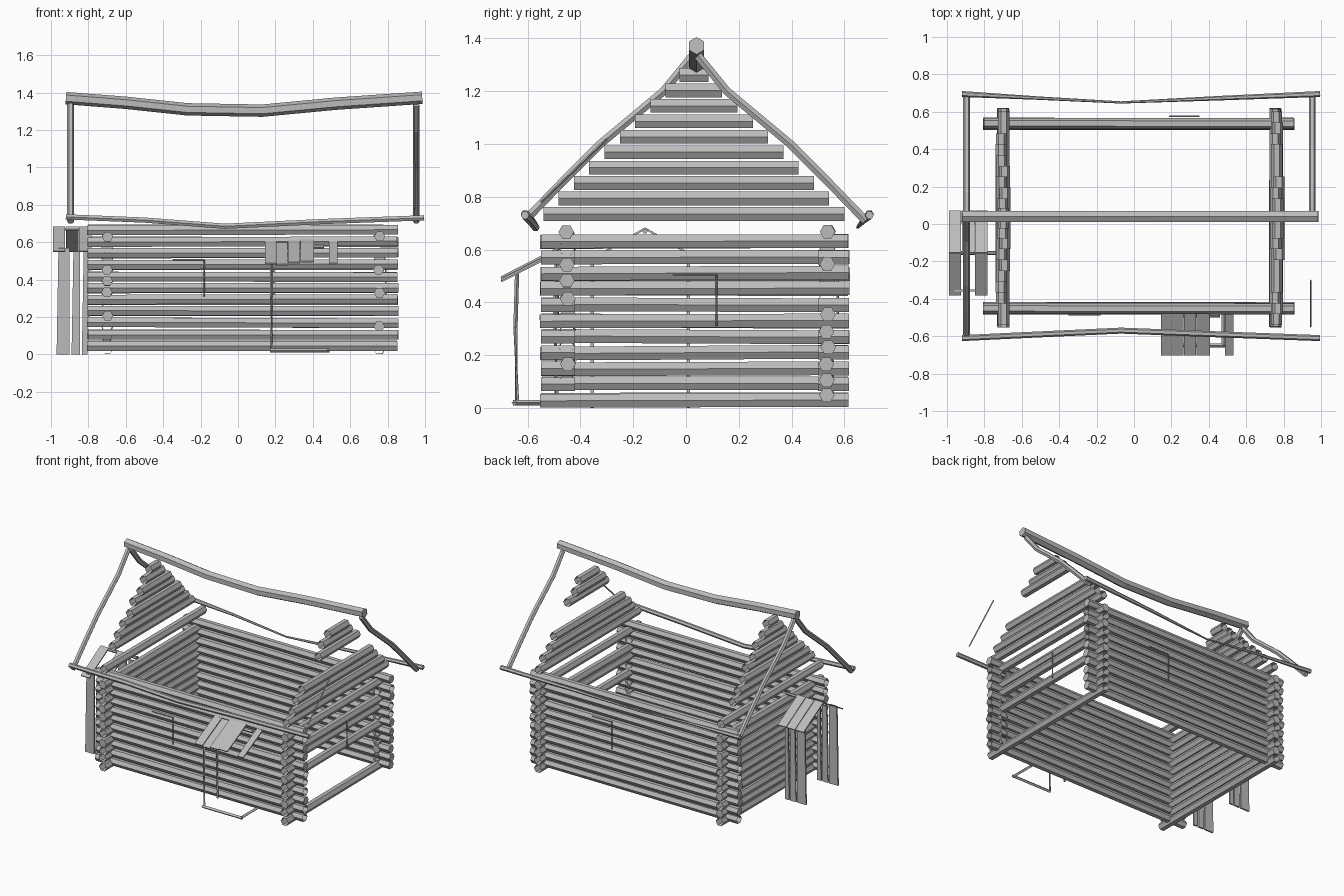
import bpy, bmesh, math, random
from mathutils import Vector

random.seed(4)
if "Cube" in bpy.data.objects:
    bpy.data.objects.remove(bpy.data.objects["Cube"])

wood = bpy.data.materials.new("grey_wood")
wood.use_nodes = True
GREY = (0.5, 0.5, 0.5, 1)
wood.diffuse_color = GREY
wood.node_tree.nodes["Principled BSDF"].inputs["Base Color"].default_value = GREY


def finish(bm, name):
    mesh = bpy.data.meshes.new(name)
    bm.to_mesh(mesh)
    bm.free()
    mesh.materials.append(wood)
    ob = bpy.data.objects.new(name, mesh)
    bpy.context.collection.objects.link(ob)


def tube(bm, pts, radii, caps=(True, True), turn=0.0, sides=6):
    """Polygonal log along a path, with optional end caps."""
    pts = [Vector(p) for p in pts]
    rings = []
    for i, p in enumerate(pts):
        t = (pts[min(i + 1, len(pts) - 1)] - pts[max(i - 1, 0)]).normalized()
        side = t.cross(Vector((0, 0, 1)))
        if side.length < 0.01:
            side = Vector((1, 0, 0))
        side.normalize()
        up = side.cross(t)
        r = radii[i] if isinstance(radii, (list, tuple)) else radii
        ring = []
        for k in range(sides):
            a = turn + math.tau * k / sides
            ring.append(bm.verts.new(p + r * (math.cos(a) * side + math.sin(a) * up)))
        rings.append(ring)
    for a, b in zip(rings, rings[1:]):
        for k in range(sides):
            j = (k + 1) % sides
            bm.faces.new((a[k], a[j], b[j], b[k]))
    if caps[0]:
        bm.faces.new(rings[0][::-1])
    if caps[1]:
        bm.faces.new(rings[-1])


def board(bm, corners, thick):
    """Thin plank: quad extruded along its normal."""
    c = [Vector(p) for p in corners]
    n = (c[1] - c[0]).cross(c[2] - c[0]).normalized() * thick / 2
    lo = [bm.verts.new(p - n) for p in c]
    hi = [bm.verts.new(p + n) for p in c]
    bm.faces.new(lo[::-1])
    bm.faces.new(hi)
    for k in range(4):
        j = (k + 1) % 4
        bm.faces.new((lo[k], lo[j], hi[j], hi[k]))


def single(name, pts, radii, **kw):
    bm = bmesh.new()
    tube(bm, pts, radii, **kw)
    finish(bm, name)


def jit(s=0.004):
    return random.uniform(-s, s)


# Front and back walls: logs along x, some ends open
for name, y, capped in (("front_wall", -0.45, {2, 6, 7, 8, 10}),
                        ("back_wall", 0.535, {0, 1, 2, 3, 4, 5, 8, 10})):
    bm = bmesh.new()
    for i in range(11):
        z = 0.045 + 0.062 * i
        tube(bm, [(-0.805 + jit(), y + jit(), z + jit()), (0.855 + jit(), y + jit(), z + jit())],
             0.0295, caps=(random.random() < 0.5, i in capped))
    finish(bm, name)

# Side walls: logs along y, the right wall is partly open
for name, x, rows, capped in (("left_wall", -0.7, range(11), {3, 5, 6, 7, 10}),
                              ("right_wall", 0.755, (0, 5, 7, 8, 10), {5, 7, 10})):
    bm = bmesh.new()
    for i in rows:
        z = 0.03 + 0.06 * i
        tube(bm, [(x + jit(), -0.55 + jit(), z + jit()), (x + jit(), 0.617 + jit(), z + jit())],
             0.03, caps=(i in capped, random.random() < 0.5))
    finish(bm, name)

# Short protruding log stubs at the corners of the open wall
bm = bmesh.new()
for i in (1, 2, 3, 4, 6, 9):
    for a, b in ((-0.55, -0.42), (0.5, 0.617)):
        tube(bm, [(0.755, a, 0.03 + 0.06 * i), (0.755, b, 0.03 + 0.06 * i)], 0.03, caps=(i == 2, False))
finish(bm, "corner_stubs")


# Gables: open tubes that shorten towards the ridge
def half_width(z):
    if z > 1.2:
        return 0.02 + (1.3 - z) * 0.9
    return 0.11 + (1.2 - z) * 0.99


for name, x, rows in (("left_gable", -0.7, (0, 2, 3, 4, 5, 6, 7, 8, 9)),
                      ("right_gable", 0.765, (0, 1, 2, 3, 6, 7, 8))):
    bm = bmesh.new()
    for i in rows:
        z = 0.735 + 0.0585 * i
        w = half_width(z)
        dx = jit(0.012)
        tube(bm, [(x + dx, 0.03 - w, z), (x + dx, 0.03 + w, z)], 0.03, caps=(False, False))
    finish(bm, name)

# Sagging ridge beam and eave poles
single("ridge_beam", [(-0.92, 0.04, 1.37), (-0.6, 0.04, 1.345), (-0.27, 0.04, 1.31), (0.13, 0.04, 1.303),
                      (0.52, 0.04, 1.34), (0.985, 0.04, 1.372)], 0.033, turn=math.pi / 6)
for name, y0, y1, radii in (("front_eave", -0.61, -0.57, [0.016] * 5),
                            ("back_eave", 0.695, 0.65, [0.016, 0.009, 0.006, 0.012, 0.016])):
    ym = (y0 + y1) / 2
    single(name, [(-0.92, y0, 0.735), (-0.5, ym, 0.718), (-0.07, y1, 0.685),
                  (0.45, ym, 0.71), (0.995, y0, 0.73)], radii)

# Bent rafters at the roof ends
for name, x, s in (("rafter_front_left", -0.895, -1), ("rafter_back_left", -0.895, 1),
                   ("rafter_back_right", 0.953, 1)):
    path = [(0.01, 1.335), (0.12, 1.2), (0.36, 1.0), (0.5, 0.86), (0.645, 0.71)]
    single(name, [(x, 0.035 + s * d, z) for d, z in path], 0.018)
single("rafter_splinter", [(0.945, -0.3, 1.02), (0.945, -0.55, 0.78)], 0.005, sides=4)

# Left porch: small gabled roof of boards over plank sides
bm = bmesh.new()
for x in (-0.99, -0.92, -0.85):
    for s in (1, -1):
        if s < 0 and x == -0.92:
            continue
        y = -0.155 + s * 0.225
        board(bm, [(x, -0.155, 0.68), (x + 0.066, -0.155, 0.68), (x + 0.066, y, 0.55), (x, y, 0.55)], 0.008)
finish(bm, "porch_roof")
single("porch_ridge", [(-0.99, -0.155, 0.67), (-0.7, -0.155, 0.67)], 0.01)
bm = bmesh.new()
for y in (-0.355, 0.01):
    for x, w, top in ((-0.97, 0.07, 0.57), (-0.89, 0.045, 0.55), (-0.835, 0.03, 0.56)):
        board(bm, [(x, y, 0), (x + w, y, 0), (x + w, y, top), (x + 0.01, y, top)], 0.012)
finish(bm, "porch_sides")

# Front canopy: sloping boards on thin posts with a ground frame
bm = bmesh.new()
for x, w, dz in ((0.145, 0.06, 0), (0.207, 0.057, -0.005), (0.266, 0.066, 0.005), (0.335, 0.07, 0.01), (0.487, 0.045, 0)):
    z = 0.485 + dz
    board(bm, [(x, -0.70, z), (x + w, -0.70, z), (x + w, -0.475, z + 0.115), (x, -0.475, z + 0.115)], 0.008)
finish(bm, "canopy_roof")
single("canopy_beam", [(0.16, -0.49, 0.575), (0.46, -0.49, 0.575)], 0.01, sides=4)
for i, (y, top) in enumerate(((-0.64, 0.51), (-0.49, 0.57))):
    single(f"canopy_post_{i + 1}", [(0.18, y, 0.02), (0.18, y - 0.006, top * 0.6), (0.18, y, top)], 0.008, sides=4)
single("canopy_sill_front", [(0.17, -0.65, 0.02), (0.49, -0.65, 0.02)], 0.011, sides=4)
single("canopy_sill_side", [(0.48, -0.655, 0.02), (0.48, -0.47, 0.02)], 0.011, sides=4)

# Thin window trims on front, back and right walls
for name, a, b in (("front_trim", (-0.35, -0.485), (-0.18, -0.485)),
                   ("back_trim", (0.35, 0.575), (0.19, 0.575)),
                   ("right_trim", (0.79, -0.05), (0.79, 0.115))):
    single(name, [(*a, 0.505), (*b, 0.505)], 0.004, sides=4)
    single(name + "_side", [(*b, 0.505), (*b, 0.31)], 0.004, sides=4)
